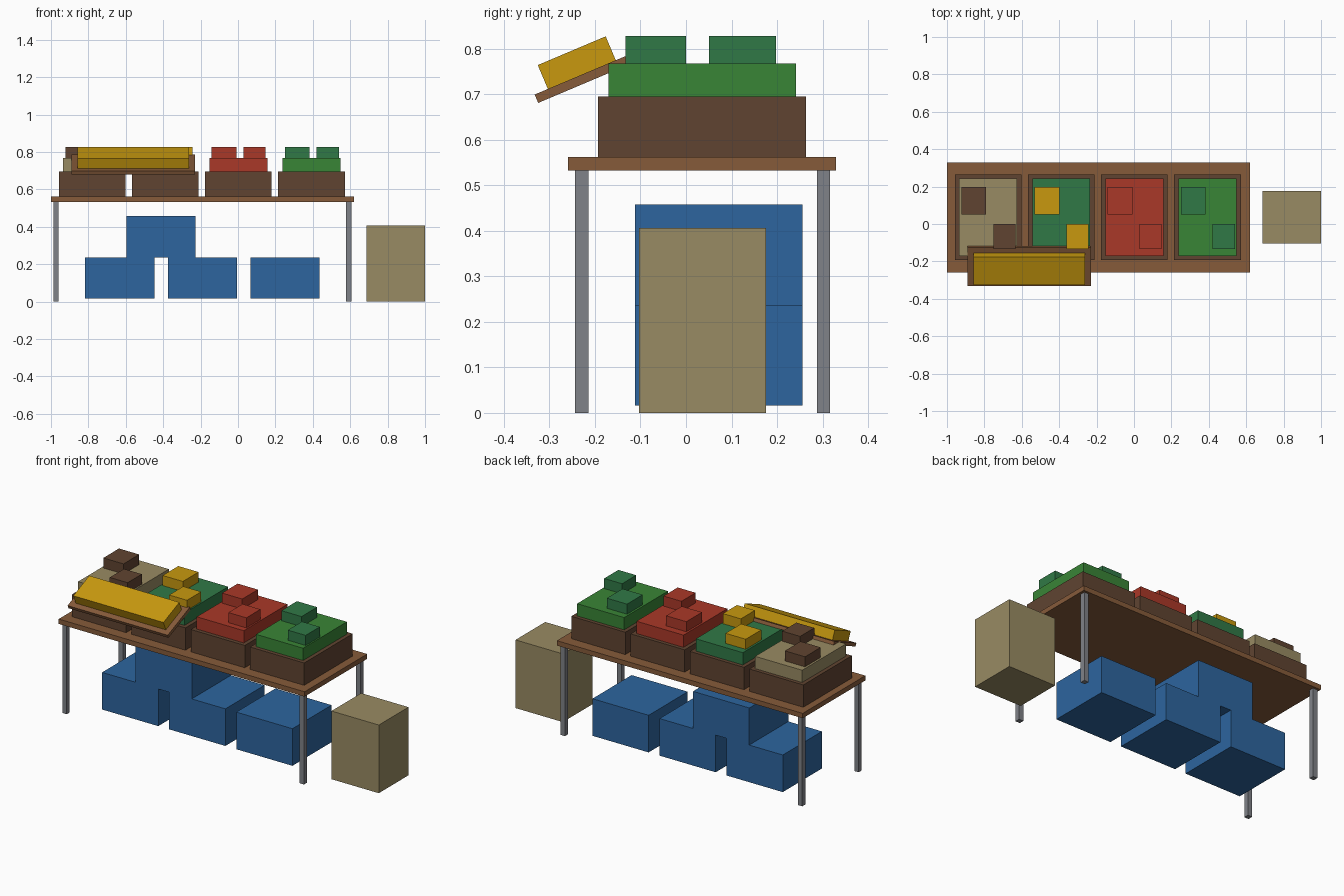
import bpy
from mathutils import Matrix, Vector

if "Cube" in bpy.data.objects:
    bpy.data.objects.remove(bpy.data.objects["Cube"])


def material(name, r, g, b):
    def lin(c):
        c /= 255
        return c / 12.92 if c <= 0.04045 else ((c + 0.055) / 1.055) ** 2.4
    m = bpy.data.materials.new(name)
    m.diffuse_color = (lin(r), lin(g), lin(b), 1)
    m.use_nodes = True
    m.node_tree.nodes["Principled BSDF"].inputs["Base Color"].default_value = m.diffuse_color
    return m


wood = material("wood", 134, 91, 58)
dark_wood = material("dark wood", 96, 68, 49)
tan = material("tan", 153, 139, 99)
teal = material("teal green", 48, 121, 70)
gold = material("gold", 200, 153, 15)
red = material("red", 170, 56, 40)
green = material("green", 57, 133, 54)
blue = material("blue", 45, 101, 159)
grey = material("grey", 128, 130, 136)


def box(name, x, y, z, mat, matrix=None):
    """Box spanning the given (min, max) ranges, optionally placed by a matrix."""
    spans = (x, y, z)
    bpy.ops.mesh.primitive_cube_add(size=1)
    ob = bpy.context.object
    ob.name = name
    size = Matrix.Diagonal([b - a for a, b in spans] + [1])
    centre = Matrix.Translation(Vector([(a + b) / 2 for a, b in spans]))
    ob.data.transform(centre @ size)
    if matrix:
        ob.matrix_world = matrix
    ob.data.materials.append(mat)
    return ob


# Table
box("table_top", (-1.0, 0.62), (-0.259, 0.33), (0.533, 0.562), wood)
for x in (-0.973, 0.591):
    for y in (-0.229, 0.302):
        box("table_leg", (x - 0.0145, x + 0.0145), (y - 0.0145, y + 0.0145),
            (0, 0.533), grey)

# Crates with a slab of goods and two small stacks on each
stock = [(tan, dark_wood), (teal, gold), (red, red), (green, teal)]
for i, (goods, stack) in enumerate(stock):
    c = -0.78 + 0.391 * i
    box("crate", (c - 0.178, c + 0.178), (-0.193, 0.264), (0.562, 0.695), dark_wood)
    box("goods", (c - 0.155, c + 0.155), (-0.17, 0.242), (0.695, 0.768), goods)
    box("back_stack", (c - 0.143, c - 0.010), (0.051, 0.198), (0.768, 0.828), stack)
    box("front_stack", (c + 0.028, c + 0.146), (-0.133, 0.0), (0.768, 0.828), stack)

# Tilted display board with a block on it
tilt = Matrix.Translation((-0.56, -0.225, 0.734)) @ Matrix.Rotation(0.4, 4, "X")
box("display_board", (-0.33, 0.33), (-0.1125, 0.1125), (-0.01, 0.01), wood, tilt)
box("display_block", (-0.297, 0.297), (-0.081, 0.081), (0.01, 0.067), gold, tilt)

# Storage boxes under the table
for x, z in ((-0.632, 0.016), (-0.19, 0.016), (0.252, 0.016), (-0.411, 0.237)):
    box("storage_box", (x - 0.185, x + 0.185), (-0.112, 0.256), (z, z + 0.221), blue)

# Free-standing box beside the table
box("side_box", (0.688, 1.0), (-0.103, 0.176), (0, 0.406), tan)
